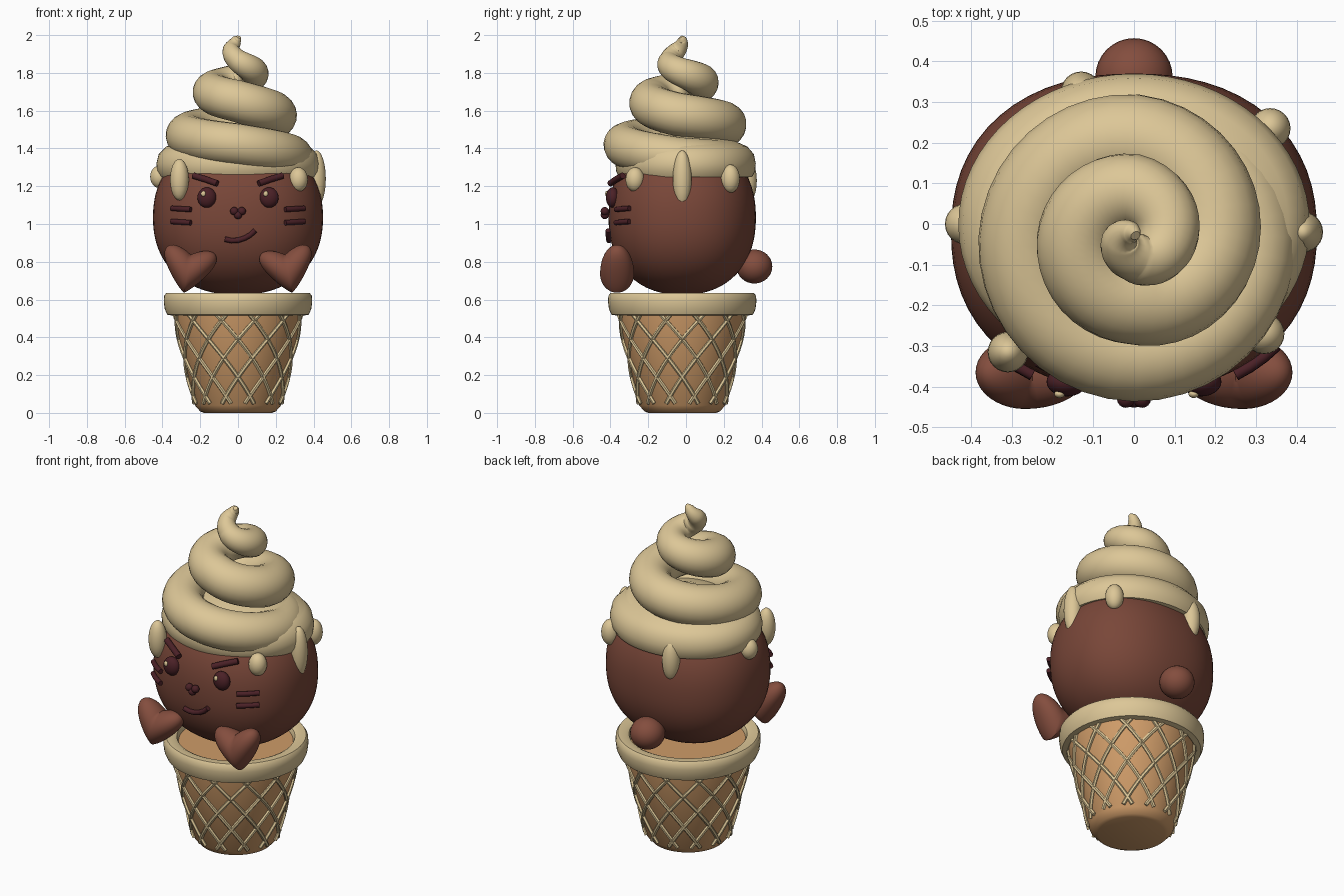
import bpy, bmesh, math
from mathutils import Vector

if "Cube" in bpy.data.objects:
    bpy.data.objects.remove(bpy.data.objects["Cube"])

CY = -0.02  # centre line of the ball and cone


def material(name, rgb):
    m = bpy.data.materials.new(name)
    m.diffuse_color = (*rgb, 1)
    m.use_nodes = True
    m.node_tree.nodes["Principled BSDF"].inputs["Base Color"].default_value = m.diffuse_color
    return m


CREAM = material("cream", (0.72, 0.57, 0.31))
BROWN = material("chocolate", (0.19, 0.062, 0.04))
PAW = material("light chocolate", (0.23, 0.075, 0.048))
DARK = material("dark maroon", (0.07, 0.015, 0.02))
WAFER = material("wafer", (0.62, 0.33, 0.14))


def finish(ob, mat, angle=40):
    ob.data.materials.clear()
    ob.data.materials.append(mat)
    bpy.ops.object.select_all(action='DESELECT')
    ob.select_set(True)
    bpy.context.view_layer.objects.active = ob
    bpy.ops.object.shade_smooth_by_angle(angle=math.radians(angle))
    return ob


def from_bmesh(name, bm, mat, angle=40):
    bmesh.ops.recalc_face_normals(bm, faces=bm.faces)
    me = bpy.data.meshes.new(name)
    bm.to_mesh(me)
    bm.free()
    ob = bpy.data.objects.new(name, me)
    bpy.context.collection.objects.link(ob)
    return finish(ob, mat, angle)


def ball(name, loc, size, mat, shape=None, rot_y=0, seg=32):
    """Ellipsoid; shape remaps each unit-sphere point first."""
    bm = bmesh.new()
    bmesh.ops.create_uvsphere(bm, u_segments=seg, v_segments=seg // 2, radius=1)
    for v in bm.verts:
        p = shape(v.co) if shape else v.co
        v.co = Vector((p.x * size[0], p.y * size[1], p.z * size[2]))
    ob = from_bmesh(name, bm, mat, 60)
    ob.location = loc
    ob.rotation_euler.y = rot_y
    return ob


def lathe(name, profile, mat, sy=1, cy=CY, seg=64, closed=False, angle=40):
    bm = bmesh.new()
    rings = []
    for r, z in profile:
        rings.append([bm.verts.new((r * math.cos(a), cy + sy * r * math.sin(a), z))
                      for a in (2 * math.pi * i / seg for i in range(seg))])
    pairs = list(zip(rings, rings[1:]))
    if closed:
        pairs.append((rings[-1], rings[0]))
    else:
        bm.faces.new(rings[0])
        bm.faces.new(rings[-1])
    for a, b in pairs:
        for i in range(seg):
            j = (i + 1) % seg
            bm.faces.new((a[i], a[j], b[j], b[i]))
    return from_bmesh(name, bm, mat, angle)


def tubes(name, paths, radius, mat, res=4):
    """Tubes along paths of points (x, y, z[, radius factor])."""
    cu = bpy.data.curves.new(name, 'CURVE')
    cu.dimensions = '3D'
    cu.bevel_depth = radius
    cu.bevel_resolution = res
    cu.use_fill_caps = True
    for path in paths:
        sp = cu.splines.new('POLY')
        sp.points.add(len(path) - 1)
        for p, q in zip(sp.points, path):
            p.co = (*q[:3], 1)
            p.radius = q[3] if len(q) > 3 else 1
    ob = bpy.data.objects.new(name, cu)
    bpy.context.collection.objects.link(ob)
    bpy.ops.object.select_all(action='DESELECT')
    ob.select_set(True)
    bpy.context.view_layer.objects.active = ob
    bpy.ops.object.convert(target='MESH')
    return finish(bpy.context.object, mat, 50)


# Wafer cone, rim and crossing lattice
lathe("cone", [(0.18, 0), (0.2, 0.008), (0.228, 0.04), (0.343, 0.53), (0.343, 0.6)], WAFER)
lathe("cone_rim", [(0.31, 0.55), (0.345, 0.515), (0.375, 0.52), (0.388, 0.55), (0.393, 0.59),
                   (0.391, 0.62), (0.38, 0.635), (0.34, 0.635), (0.32, 0.625), (0.31, 0.6)],
      CREAM, closed=True)
strips = []
for k in range(12):
    for turn in (-1, 1):
        path = []
        for i in range(13):
            f = i / 12
            a = math.radians(30 * k + 15 + turn * 72 * (f - 0.5))
            r = 0.235 + 0.111 * f
            path.append((r * math.cos(a), CY + r * math.sin(a), 0.05 + 0.48 * f))
        strips.append(path)
tubes("cone_lattice", strips, 0.011, CREAM, 1)

# Round body, slightly squarer than an ellipsoid
RX, RY, RZ, CZ, P = 0.45, 0.39, 0.41, 1.035, 2.25


def squarish(p):
    return p / sum(abs(c) ** P for c in p) ** (1 / P)


def front_y(x, z):
    s = 1 - abs(x / RX) ** P - abs((z - CZ) / RZ) ** P
    return CY - RY * max(s, 0) ** (1 / P)


ball("body", (0, CY, CZ), (RX, RY, RZ), BROWN, squarish, seg=64)
ball("tail", (0, 0.362, 0.775), (0.095, 0.095, 0.09), PAW)


# Heart-shaped paws
def heart(p):
    pinch = 1 - 0.3 * max(0, -p.z) ** 2
    return Vector((p.x * pinch, p.y, p.z + 0.9 * abs(p.x) * pinch))


for side, s in (("left", -1), ("right", 1)):
    ball(side + "_paw", (s * 0.268, -0.365, 0.737), (0.14, 0.09, 0.1025), PAW, heart,
         rot_y=s * -0.18, seg=40)

    # Eyes, highlights, brows and whiskers
    ball(side + "_eye", (s * 0.165, -0.388, 1.14), (0.05, 0.036, 0.054), DARK)
    ball(side + "_eye_highlight", (s * 0.165 - 0.018, -0.418, 1.16), (0.013, 0.01, 0.015), CREAM, seg=16)
    tubes(side + "_brow", [[(s * 0.11, -0.4, 1.215), (s * 0.17, -0.37, 1.236), (s * 0.235, -0.335, 1.256)]],
          0.017, DARK)
    tubes(side + "_whiskers",
          [[(s * x, front_y(x, z) - 0.012, z + 0.06 * (x - 0.3)) for x in (0.25, 0.285, 0.32, 0.35)]
           for z in (1.08, 1.01)], 0.014, DARK)

# Nose and crooked smile
for i, (x, z) in enumerate(((-0.02, 1.068), (0.02, 1.068), (0, 1.048))):
    ball("nose_%d" % i, (x, -0.43, z), (0.022, 0.022, 0.022), DARK, seg=16)
mouth = [(-0.07, 0.92), (-0.035, 0.912), (0, 0.914), (0.035, 0.925), (0.065, 0.942), (0.09, 0.966)]
tubes("mouth", [[(x, front_y(x, z) - 0.01, z) for x, z in mouth]], 0.014, DARK)

# Icing base over the top of the body
lathe("icing_base", [(0.37, 1.245), (0.41, 1.25), (0.428, 1.28), (0.432, 1.32), (0.42, 1.37),
                     (0.38, 1.41), (0.3, 1.44), (0.1, 1.5)], CREAM, sy=0.86, cy=-0.002)

# Soft-serve coil: keys are (turns, coil radius, height, tube radius)
keys = [(-0.75, 0.29, 1.31, 0.1), (-0.5, 0.27, 1.33, 0.1), (-0.25, 0.29, 1.35, 0.11),
        (0, 0.285, 1.42, 0.112), (0.25, 0.268, 1.47, 0.115), (0.5, 0.245, 1.53, 0.115),
        (0.75, 0.195, 1.58, 0.115), (1, 0.145, 1.65, 0.112), (1.25, 0.135, 1.70, 0.105),
        (1.5, 0.12, 1.755, 0.092), (1.75, 0.08, 1.81, 0.075), (2, 0.042, 1.865, 0.06),
        (2.25, 0.035, 1.925, 0.045), (2.45, 0.02, 1.975, 0.026), (2.55, 0.012, 1.99, 0.012)]
coil = []
for a, b in zip(keys, keys[1:]):
    n = 10
    for i in range(n + (b is keys[-1])):
        t, r, z, w = (p + (q - p) * i / n for p, q in zip(a, b))
        ang = 2 * math.pi * t
        coil.append((-r * math.sin(ang), -0.04 - r * math.cos(ang), z, w / 0.1))
tubes("icing_swirl", [coil], 0.1, CREAM, 8)

# Icing drips: x, y, centre height, half height
drips = [(-0.31, -0.315, 1.235, 0.11), (0.32, -0.27, 1.235, 0.065), (0.415, -0.02, 1.24, 0.15),
         (0.335, 0.235, 1.24, 0.075), (-0.13, 0.325, 1.23, 0.12), (-0.415, 0, 1.25, 0.06)]
for i, (x, y, z, h) in enumerate(drips):
    ball("icing_drip_%d" % i, (x, y, z), (0.05, 0.05, h), CREAM, seg=24)
